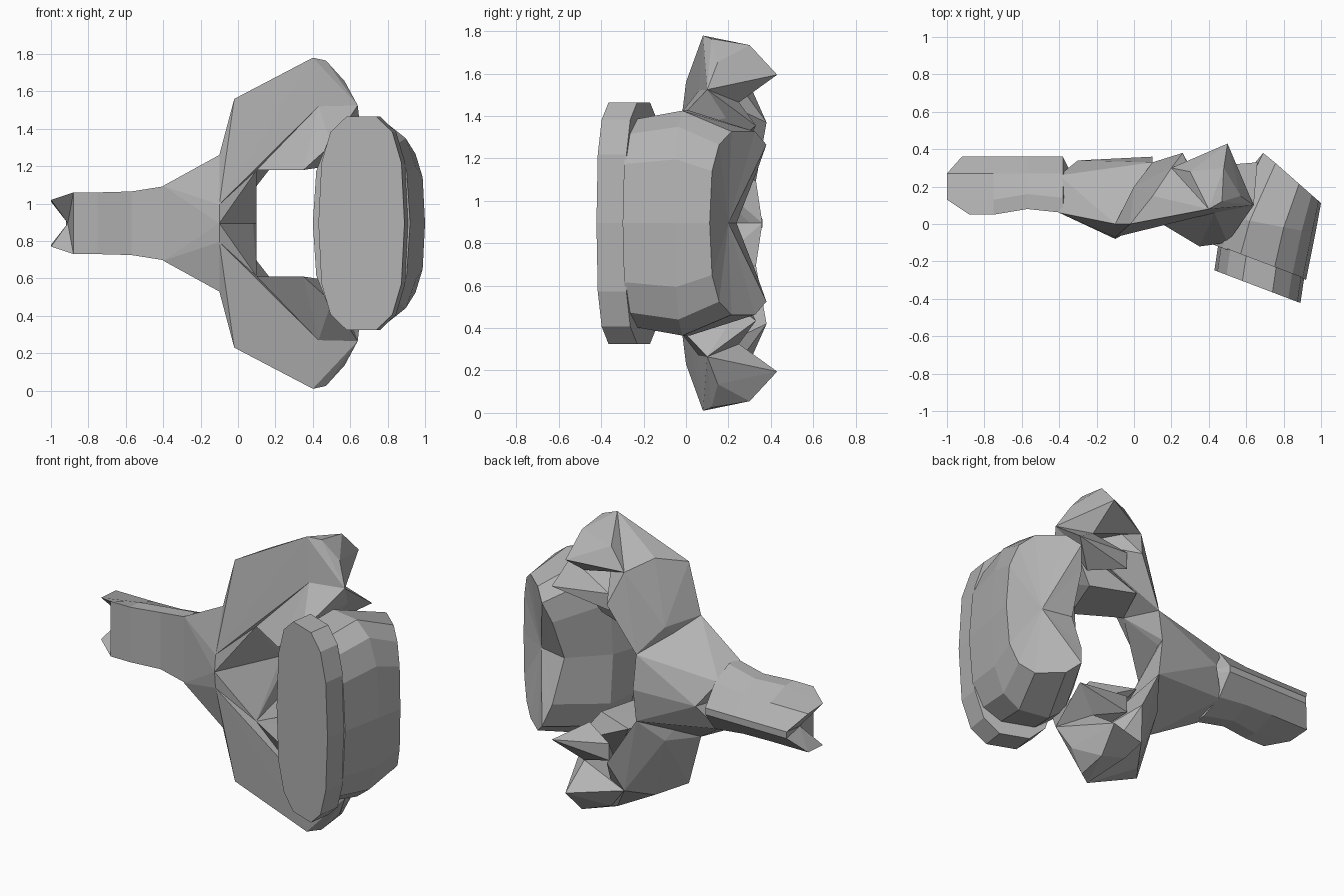
import bpy
import bmesh
from math import cos, sin, pi, copysign

MID = 0.895  # height of the symmetry plane

cube = bpy.data.objects.get("Cube")
if cube:
    bpy.data.objects.remove(cube)

bone = bpy.data.materials.new("bone_grey")
bone.use_nodes = True
grey = 0.45
bone.diffuse_color = (grey, grey, grey, 1)
shader = bone.node_tree.nodes["Principled BSDF"]
shader.inputs["Base Color"].default_value = bone.diffuse_color


def finish(name, bm):
    bmesh.ops.recalc_face_normals(bm, faces=bm.faces)
    mesh = bpy.data.meshes.new(name)
    bm.to_mesh(mesh)
    bm.free()
    mesh.materials.append(bone)
    obj = bpy.data.objects.new(name, mesh)
    bpy.context.collection.objects.link(obj)


def loft(name, half_rings, first_tip, last_tip):
    """Skin half rings mirrored across the symmetry plane, with fans at both ends."""
    bm = bmesh.new()
    rings = []
    for half in half_rings:
        ring = [(x, y, MID + h) for x, y, h in half]
        ring += [(x, y, MID - h) for x, y, h in reversed(half) if h > 0]
        rings.append([bm.verts.new(point) for point in ring])
    count = len(rings[0])
    for a, b in zip(rings, rings[1:]):
        for i in range(count):
            j = (i + 1) % count
            bm.faces.new((a[i], a[j], b[j], b[i]))
    for ring, (x, y) in ((rings[0], first_tip), (rings[-1], last_tip)):
        centre = bm.verts.new((x, y, MID))
        for i in range(count):
            bm.faces.new((ring[i], ring[(i + 1) % count], centre))
    finish(name, bm)


def hull_pair(name, points):
    """Faceted block from its corners, made once above and once below."""
    for side, sign in (("upper", 1), ("lower", -1)):
        bm = bmesh.new()
        verts = [bm.verts.new((x, y, MID + sign * h)) for x, y, h in points]
        result = bmesh.ops.convex_hull(bm, input=verts)
        loose = [v for v in result["geom_interior"] if isinstance(v, bmesh.types.BMVert)]
        bmesh.ops.delete(bm, geom=loose, context="VERTS")
        finish(side + "_" + name, bm)


def oval(centre, width, height, depth, slope, notch=0):
    """Half of a squarish oval on a slanted plane, notched on the canal side."""
    half = []
    steps = 7
    for i in range(steps + 1):
        c, s = cos(pi * i / steps), sin(pi * i / steps)
        x = copysign(abs(c) ** 0.7, c) * width
        h = s ** 0.7 * height if 0 < i < steps else 0
        half.append((centre + x, depth + slope * x - notch * max(0, -c) ** 8, h))
    return half


# Disc in front of the body
tilt = -0.38
loft("front_disc", [oval(0.66, 0.23, 0.58, -0.335, tilt),
                    oval(0.68, 0.23, 0.58, -0.2, tilt)], (0.66, -0.335), (0.68, -0.2))

# Main body, from the plate under the disc to the notched, dished rear plate
loft("body", [oval(0.66, 0.26, 0.5, -0.2, tilt),
              oval(0.71, 0.26, 0.54, 0, tilt / 2),
              oval(0.82, 0.18, 0.44, 0.27, -0.88, notch=0.19)], (0.66, -0.2), (0.82, 0.2))


def spine_section(x, front, width, overhang):
    """Wide at the front, narrowing to a ridge at the rear."""
    return [(x, front, width), (x - overhang, front + 0.08, width - overhang / 3),
            (x - overhang, 0.27, width * 0.7), (x - overhang / 3, 0.36, 0.02)]


# Long spine with a notched tip
loft("spine", [spine_section(-0.88, 0.05, 0.165, 0.12),
               spine_section(-0.75, 0.05, 0.165, 0),
               spine_section(-0.57, 0.08, 0.17, 0),
               spine_section(-0.38, 0.06, 0.2, 0)], (-0.91, 0.22), (-0.3, 0.2))

# Landmarks shared by the blocks of the arch
arch_front = (-0.1, -0.07, 0.1)
root_corner = (-0.1, 0, 0.365)
canal_corner = (0.1, 0.03, 0.285)
canal_rear = (0.1, 0.33, 0.2)
wing_shoulder = (-0.02, 0, 0.665)
wing_tip = (0.4, 0.08, 0.885)
wing_crease = (0.43, 0.06, 0.625)
wing_rear = (0.2, 0.3, 0.655)
knob_corner = (0.64, 0.1, 0.63)
knob_rear = (0.5, 0.25, 0.57)

# Flare joining the spine to the arch
hull_pair("root", [
    (-0.4, 0.06, 0), (-0.4, 0.06, 0.2), (-0.4, 0.26, 0.14), (-0.3, 0.34, 0),
    (-0.1, -0.08, 0), arch_front, root_corner, canal_corner, canal_rear,
    (0.08, 0.3, 0), (0.1, 0.36, 0)])

# Side wings of the arch, thick towards the rear
hull_pair("wing", [
    arch_front, root_corner, wing_shoulder, wing_tip, wing_crease, canal_corner,
    canal_rear, wing_rear, (0, 0.2, 0.34), (0.26, 0.38, 0.475), (0.1, 0.15, 0.71)])

# Bridges from the arch to the body, roofing the canal
hull_pair("bridge", [
    canal_corner, wing_crease, knob_corner, (0.35, -0.12, 0.285), (0.5, -0.1, 0.42),
    (0.6, 0.2, 0.5), (0.2, 0.26, 0.3), (0.45, 0.16, 0.3)])

# Knobs at the wing ends, with a spur to the rear
hull_pair("knob", [
    wing_crease, wing_tip, wing_rear, knob_corner, knob_rear, (0.47, 0.12, 0.87),
    (0.48, 0.3, 0.84), (0.5, 0.43, 0.7), (0.57, 0.15, 0.76), (0.3, 0.28, 0.78)])

# Webs filling between wing, knob and body
hull_pair("web", [
    wing_crease, knob_corner, knob_rear, (0.3, 0.3, 0.5), (0.3, 0.3, 0.4),
    (0.66, 0.33, 0.46), (0.5, 0.2, 0.36)])
